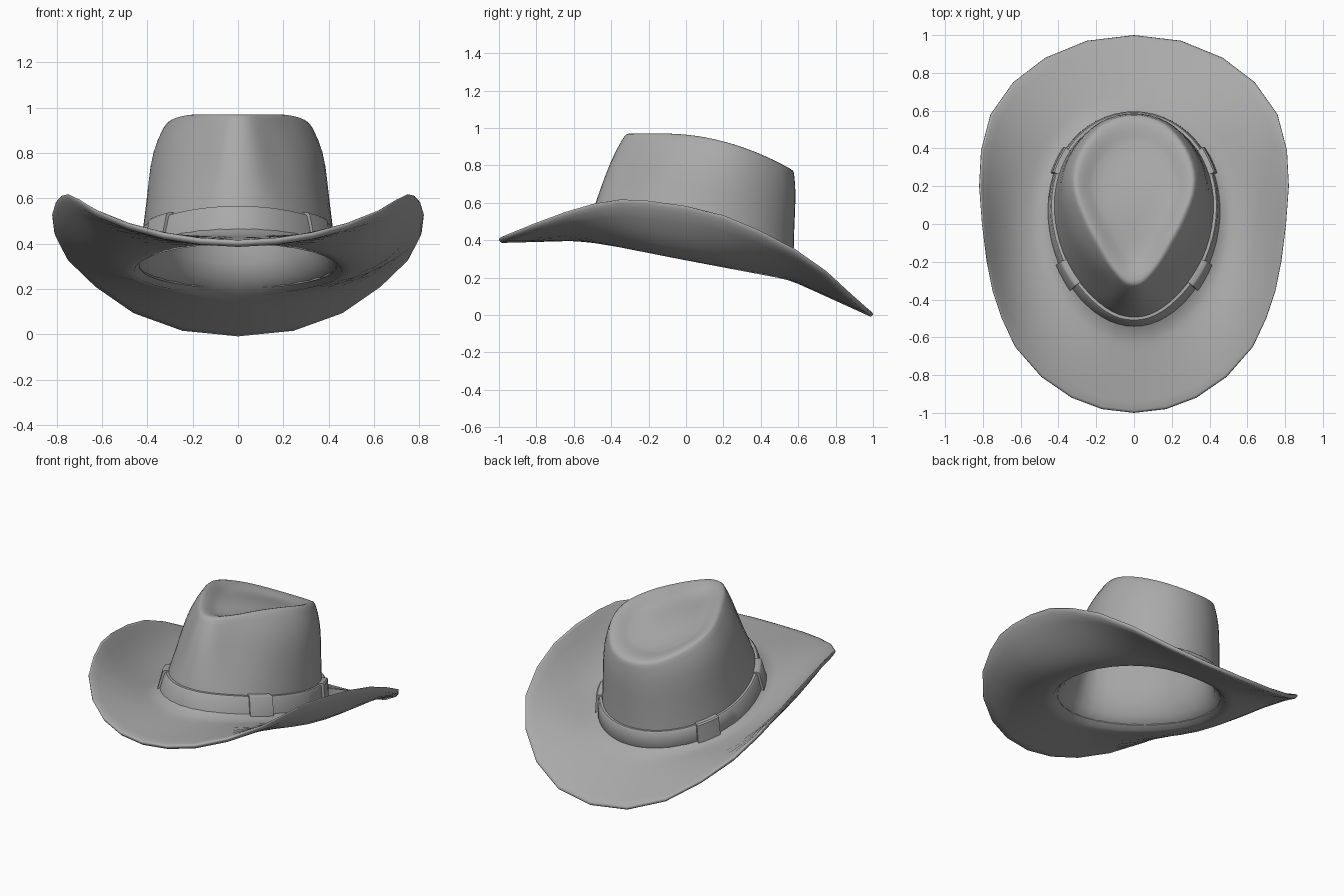
import bpy, math
from math import sin, cos, pi
from mathutils import Vector

if "Cube" in bpy.data.objects:
    bpy.data.objects.remove(bpy.data.objects["Cube"])

felt = bpy.data.materials.new("grey_felt")
felt.diffuse_color = (0.4, 0.4, 0.4, 1)
felt.use_nodes = True
felt.node_tree.nodes["Principled BSDF"].inputs["Base Color"].default_value = felt.diffuse_color

# Half outlines from the back round to the front; the other half is mirrored
EDGE = [(0, 1, .015), (.25, .97, .04), (.47, .88, .12), (.64, .75, .24),
        (.76, .58, .36), (.81, .39, .46), (.82, .2, .54), (.805, 0, .59),
        (.78, -.2, .618), (.75, -.35, .625), (.70, -.5, .60), (.63, -.65, .555),
        (.49, -.81, .495), (.33, -.92, .45), (.17, -.98, .425), (0, -1, .415)]
RIM = [(0, .575), (.08, .565), (.16, .53), (.22, .475), (.27, .405),
       (.305, .325), (.32, .24), (.31, .155), (.28, .07), (.24, -.02),
       (.197, -.10), (.153, -.18), (.112, -.24), (.073, -.285), (.037, -.313), (0, -.32)]


def pick(table, k):
    k %= 30
    p = table[k] if k <= 15 else table[30 - k]
    return Vector((p[0] if k <= 15 else -p[0], p[1]))


def rim_xy(phi):
    """Smooth curve through the teardrop outline."""
    u = phi / pi * 15
    k = math.floor(u + 1e-6)
    t = u - k
    a, b, c, d = (pick(RIM, k + n) for n in (-1, 0, 1, 2))
    return 0.5 * (2 * b + (c - a) * t + (2 * a - 5 * b + 4 * c - d) * t * t
                  + (3 * b - a - 3 * c + d) * t ** 3)


def rim_z(y):
    return .97 - .41 * max(0, y + .12) ** 2


def base(phi):
    """Egg-shaped foot of the crown on the sloping head plane."""
    x = .435 * sin(phi) * (1 + .08 * cos(phi))
    y = .025 + .55 * cos(phi)
    return Vector((x, y, .335 - .2 * y))


def outward(phi):
    return Vector((sin(phi) / .435, cos(phi) / .55, 0)).normalized()


def wall(phi, s, inset=0.0):
    """Point on the crown wall, s = 0 at the foot and 1 at the rim."""
    b, r = base(phi), rim_xy(phi)
    xy = b.xy.lerp(r, max(s, 0) ** 1.3)
    c = min(1, max(s, 0))
    bulge = (.01 + .017 * sin(phi) ** 2) * sin(pi * c ** 2.5)
    # pinch on each side of the front ridge
    off = abs(math.acos(max(-1, min(1, cos(phi)))) - math.radians(143))
    bulge -= .022 * sin(pi * c ** 1.5) * math.exp(-(off / .35) ** 2)
    v = Vector((xy.x, xy.y, b.z + (rim_z(r.y) - b.z) * s))
    return v + outward(phi) * (bulge - inset)


def top_row(phis, scale, depth):
    """Ring of the dished crown top."""
    row = []
    for p in phis:
        r = rim_xy(p)
        y = .15 + (r.y - .15) * scale
        row.append(Vector((r.x * scale, y, rim_z(y) - depth)))
    return row


def loft(name, rows, closed=True, caps="", angle=40):
    n, m = len(rows[0]), len(rows)
    faces = []
    for r in range(m if caps == "sides" or caps == "ring" else m - 1):
        q = (r + 1) % m
        for j in range(n if closed else n - 1):
            k = (j + 1) % n
            faces.append((r * n + j, q * n + j, q * n + k, r * n + k))
    if caps == "sides":
        faces.append([r * n for r in range(m)][::-1])
        faces.append([r * n + n - 1 for r in range(m)])
    if caps == "first":
        faces.append(list(range(n)))
    if caps == "last":
        faces.append([(m - 1) * n + j for j in range(n)][::-1])
    me = bpy.data.meshes.new(name)
    me.from_pydata([tuple(v) for row in rows for v in row], [], faces)
    me.materials.append(felt)
    ob = bpy.data.objects.new(name, me)
    bpy.context.collection.objects.link(ob)
    bpy.ops.object.select_all(action='DESELECT')
    ob.select_set(True)
    bpy.context.view_layer.objects.active = ob
    bpy.ops.object.shade_smooth_by_angle(angle=math.radians(angle))
    return ob


# Brim: flat front and back, sides curling up, thin at the edge
def brim_row(t, drop, fillet=False):
    row = []
    for k in range(30):
        phi = pi * k / 15
        b, e = base(phi), pick(EDGE, k)
        ez = EDGE[k if k <= 15 else 30 - k][2]
        f = t ** (1 + 1.5 * sin(phi) ** 2)
        z = b.z + (ez - b.z) * f - drop
        if fillet:
            z += .035 * max(0, 1 - t / .25) ** 2
        xy = b.xy.lerp(e, t)
        row.append((xy.x, xy.y, z))
    return row


# Brim underside flares smoothly into the hollow lining of the crown
coarse = [pi * k / 15 for k in range(30)]
rows = [top_row(coarse, s, d) for s, d in ((.12, .085), (.4, .082), (.65, .07), (.85, .045))]
rows += [[wall(p, s, i) for p in coarse]
         for s, i in ((.9, .03), (.7, .032), (.5, .038), (.32, .046),
                      (.17, .05), (.05, .032))]
rows += [brim_row(t, .03 + .012 * (1 - t)) for t in (.06, .18, .3, .45, .6, .75, .88, .97)]
rows += [brim_row(.99, .021), brim_row(1, .013), brim_row(.995, .004)]
rows += [brim_row(t, 0, True) for t in (.97, .88, .75, .6, .45, .3, .22, .15, .07, 0)]
loft("brim_and_lining", rows, caps="first", angle=120)

# Crown: egg foot rising to a teardrop rim, with a dished top
N = 60
phis = [2 * pi * k / N for k in range(N)]
rows = [[wall(p, s) for p in phis]
        for s in (-.03, .12, .28, .44, .58, .7, .8, .88, .94, .98)]
rows.append([v - Vector((0, 0, .002)) for v in top_row(phis, .99, 0)])
rows += [top_row(phis, s, d) for s, d in
         ((.955, 0), (.9, .005), (.82, .018), (.74, .034), (.66, .046),
          (.5, .055), (.3, .057), (.12, .057))]
loft("crown", rows, caps="last", angle=65)


# Band and its loops hug the crown wall
def strip(name, angles, profile, closed):
    rows = []
    for h, off in profile:
        row = []
        for p in angles:
            b, r = base(p), rim_xy(p)
            row.append(wall(p, h / (rim_z(r.y) - b.z)) + outward(p) * off)
        rows.append(row)
    loft(name, rows, closed, "ring" if closed else "sides")


strip("hat_band", phis, [(.012, -.005), (.012, .015), (.02, .021), (.118, .021),
                         (.126, .015), (.126, -.005)], True)

for side in (1, -1):
    for label, mid in (("back", 57), ("front", 123)):
        angles = [math.radians(side * mid + d) for d in (-8, -7, -3.5, 0, 3.5, 7, 8)]
        strip(f"band_loop_{label}_{'right' if side > 0 else 'left'}", angles,
              [(.0, 0), (.0, .028), (.008, .036), (.127, .036), (.135, .028), (.135, 0)], False)
